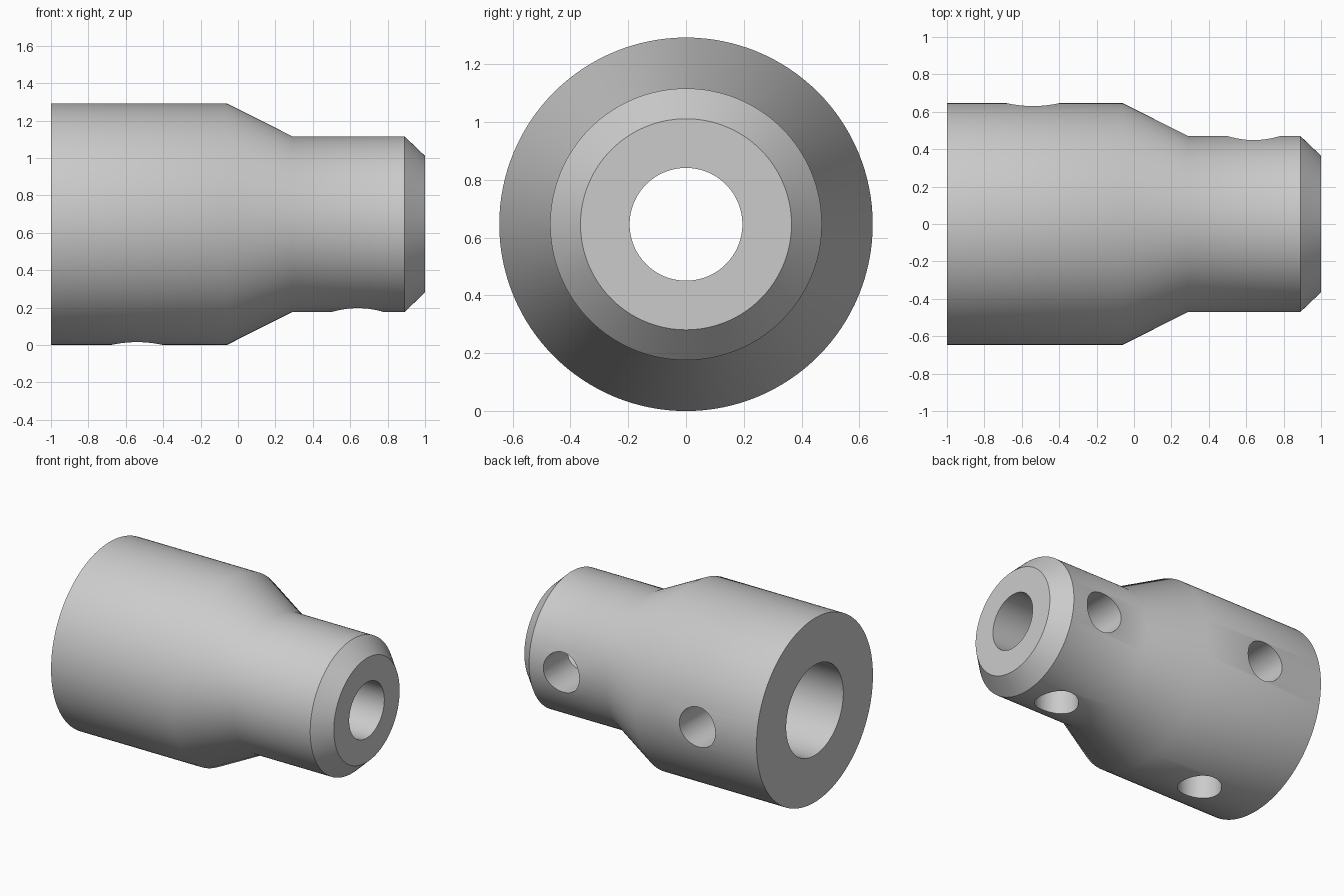
import bpy, bmesh, math
from mathutils import Matrix, Vector

cube = bpy.data.objects.get("Cube")
if cube:
    bpy.data.objects.remove(cube, do_unlink=True)

RADIUS = 0.646
AXIS = Vector((0, 0, RADIUS))

steel = bpy.data.materials.new("light grey steel")
steel.use_nodes = True
colour = (0.6, 0.6, 0.6, 1)
steel.diffuse_color = colour
steel.node_tree.nodes["Principled BSDF"].inputs["Base Color"].default_value = colour


def add_object(name, bm):
    bmesh.ops.recalc_face_normals(bm, faces=bm.faces)
    mesh = bpy.data.meshes.new(name)
    bm.to_mesh(mesh)
    bm.free()
    mesh.materials.append(steel)
    obj = bpy.data.objects.new(name, mesh)
    bpy.context.collection.objects.link(obj)
    return obj


# Stepped sleeve: closed (x, radius) profile turned about the x axis
profile = [(-1, RADIUS), (-0.06, RADIUS), (0.29, 0.47), (0.89, 0.47), (1, 0.365),
           (1, 0.195), (0.1, 0.195), (0.1, 0.317), (-1, 0.317)]
bm = bmesh.new()
verts = [bm.verts.new((x, 0, RADIUS + r)) for x, r in profile]
edges = [bm.edges.new((a, b)) for a, b in zip(verts, verts[1:] + verts[:1])]
bmesh.ops.spin(bm, geom=verts + edges, cent=AXIS, axis=(1, 0, 0),
               angle=math.tau, steps=128, use_merge=True)
bmesh.ops.remove_doubles(bm, verts=bm.verts, dist=1e-5)
sleeve = add_object("coupling_sleeve", bm)

# Set screw holes: one pair through the back wall, one pair through the bottom
bm = bmesh.new()
to_back = Matrix.Rotation(-math.pi / 2, 4, "X")
to_bottom = Matrix.Rotation(math.pi, 4, "X")
for x in (-0.54, 0.64):
    for turn in (to_back, to_bottom):
        place = Matrix.Translation(AXIS + Vector((x, 0, 0))) @ turn
        bmesh.ops.create_cone(bm, cap_ends=True, segments=48, radius1=0.14, radius2=0.14,
                              depth=0.8, matrix=place @ Matrix.Translation((0, 0, 0.45)))
cutter = add_object("screw_hole_cutter", bm)
cutter.hide_render = True

cut = sleeve.modifiers.new("screw holes", "BOOLEAN")
cut.operation = "DIFFERENCE"
cut.solver = "EXACT"
cut.use_self = True
cut.object = cutter

bpy.ops.object.select_all(action="DESELECT")
sleeve.select_set(True)
bpy.context.view_layer.objects.active = sleeve
bpy.ops.object.modifier_apply(modifier=cut.name)
bpy.data.objects.remove(cutter, do_unlink=True)
bpy.ops.object.shade_smooth_by_angle(angle=math.radians(30))
